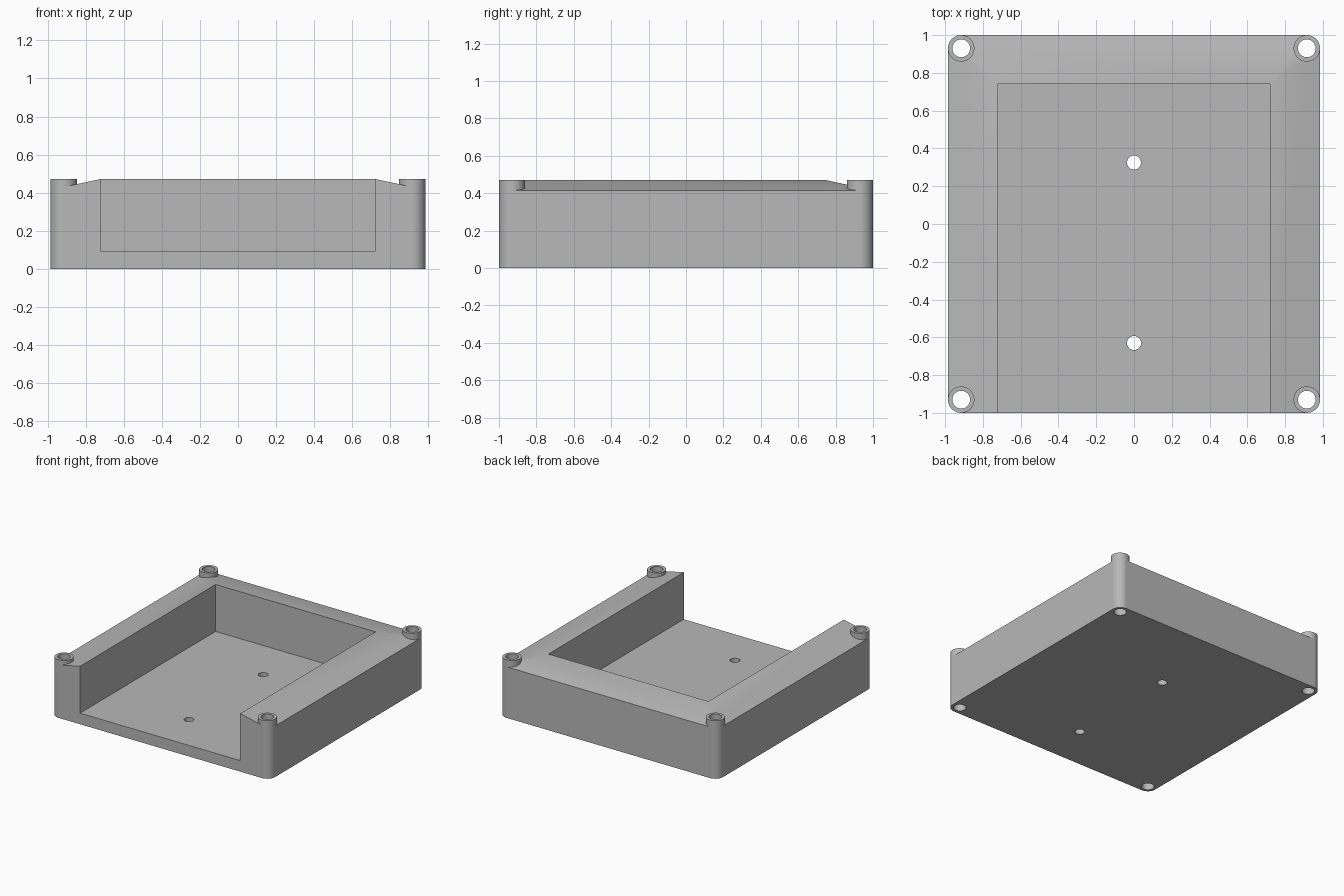
import bpy, bmesh, math
from mathutils import Matrix

cube = bpy.data.objects.get("Cube")
if cube:
    bpy.data.objects.remove(cube)

# Main sizes
HX, HY = 0.985, 1.0          # half width and half depth
RAD, HOLE = 0.07, 0.047      # corner post and its hole
TOP, EDGE, FLOOR = 0.472, 0.415, 0.09
PX, PY = 0.72, 0.74          # pocket half width and back wall
CX, CY = HX - RAD, HY - RAD  # post centres
SEG = 16                     # segments per quarter circle

grey = bpy.data.materials.new("grey")
grey.use_nodes = True
colour = (0.48, 0.48, 0.48, 1)
grey.diffuse_color = colour
grey.node_tree.nodes["Principled BSDF"].inputs["Base Color"].default_value = colour


def to_object(name, bm):
    bmesh.ops.recalc_face_normals(bm, faces=bm.faces[:])
    mesh = bpy.data.meshes.new(name)
    bm.to_mesh(mesh)
    bm.free()
    mesh.materials.append(grey)
    ob = bpy.data.objects.new(name, mesh)
    bpy.context.collection.objects.link(ob)
    return ob


def activate(ob):
    bpy.ops.object.select_all(action='DESELECT')
    ob.select_set(True)
    bpy.context.view_layer.objects.active = ob


def cut(ob, cutter):
    activate(ob)
    mod = ob.modifiers.new("cut", 'BOOLEAN')
    mod.operation, mod.solver, mod.object = 'DIFFERENCE', 'EXACT', cutter
    bpy.ops.object.modifier_apply(modifier=mod.name)
    bpy.data.objects.remove(cutter)


def smooth(ob):
    activate(ob)
    bpy.ops.object.shade_smooth_by_angle(angle=math.radians(25))
    ob.modifiers.new("flat_sides", 'WEIGHTED_NORMAL').keep_sharp = True


def hole_cutter(x, y, r):
    bm = bmesh.new()
    bmesh.ops.create_cone(bm, cap_ends=True, segments=4 * SEG, radius1=r, radius2=r,
                          depth=2, matrix=Matrix.Translation((x, y, 0)))
    return to_object("hole_cutter", bm)


# Body: rounded outline rising to a raised rim around the pocket
bm = bmesh.new()
for corner, (sx, sy) in enumerate([(1, 1), (-1, 1), (-1, -1), (1, -1)]):
    for i in range(SEG + 1):
        a = (corner + i / SEG) * math.pi / 2
        x, y = sx * CX + RAD * math.cos(a), sy * CY + RAD * math.sin(a)
        slope = TOP - (TOP - EDGE) * (abs(x) - PX) / (HX - PX)
        bm.verts.new((x, y, 0))
        bm.verts.new((x, y, EDGE if sy > 0 else slope))
    bm.verts.new((sx * PX, PY if sy > 0 else -HY, TOP))
bmesh.ops.convex_hull(bm, input=bm.verts[:])
bmesh.ops.dissolve_limit(bm, angle_limit=0.003, verts=bm.verts[:], edges=bm.edges[:])
body = to_object("tray_body", bm)

# Pocket, open at the front and the top
bm = bmesh.new()
front, height = -1.2, 1.0
size = Matrix.Diagonal((2 * PX, PY - front, height, 1))
bmesh.ops.create_cube(bm, size=1, matrix=Matrix.Translation(
    (0, (PY + front) / 2, FLOOR + height / 2)) @ size)
cut(body, to_object("pocket_cutter", bm))

# Floor holes and corner holes
for y in (0.325, -0.63):
    cut(body, hole_cutter(0, y, 0.037))
corners = {"back_left": (CX, CY), "back_right": (-CX, CY),
           "front_left": (CX, -CY), "front_right": (-CX, -CY)}
for x, y in corners.values():
    cut(body, hole_cutter(x, y, HOLE))
smooth(body)

# Raised ring on each corner
for name, (x, y) in corners.items():
    bm = bmesh.new()
    loops = []
    for r, z in ((HOLE, EDGE - 0.005), (HOLE, TOP), (RAD, TOP), (RAD, EDGE - 0.005)):
        loops.append([bm.verts.new((x + r * math.cos(k * math.pi / 2 / SEG),
                                    y + r * math.sin(k * math.pi / 2 / SEG), z))
                      for k in range(4 * SEG)])
    for a, b in zip(loops, loops[1:] + loops[:1]):
        for k in range(4 * SEG):
            n = (k + 1) % (4 * SEG)
            bm.faces.new((a[k], a[n], b[n], b[k]))
    smooth(to_object(name + "_post", bm))
